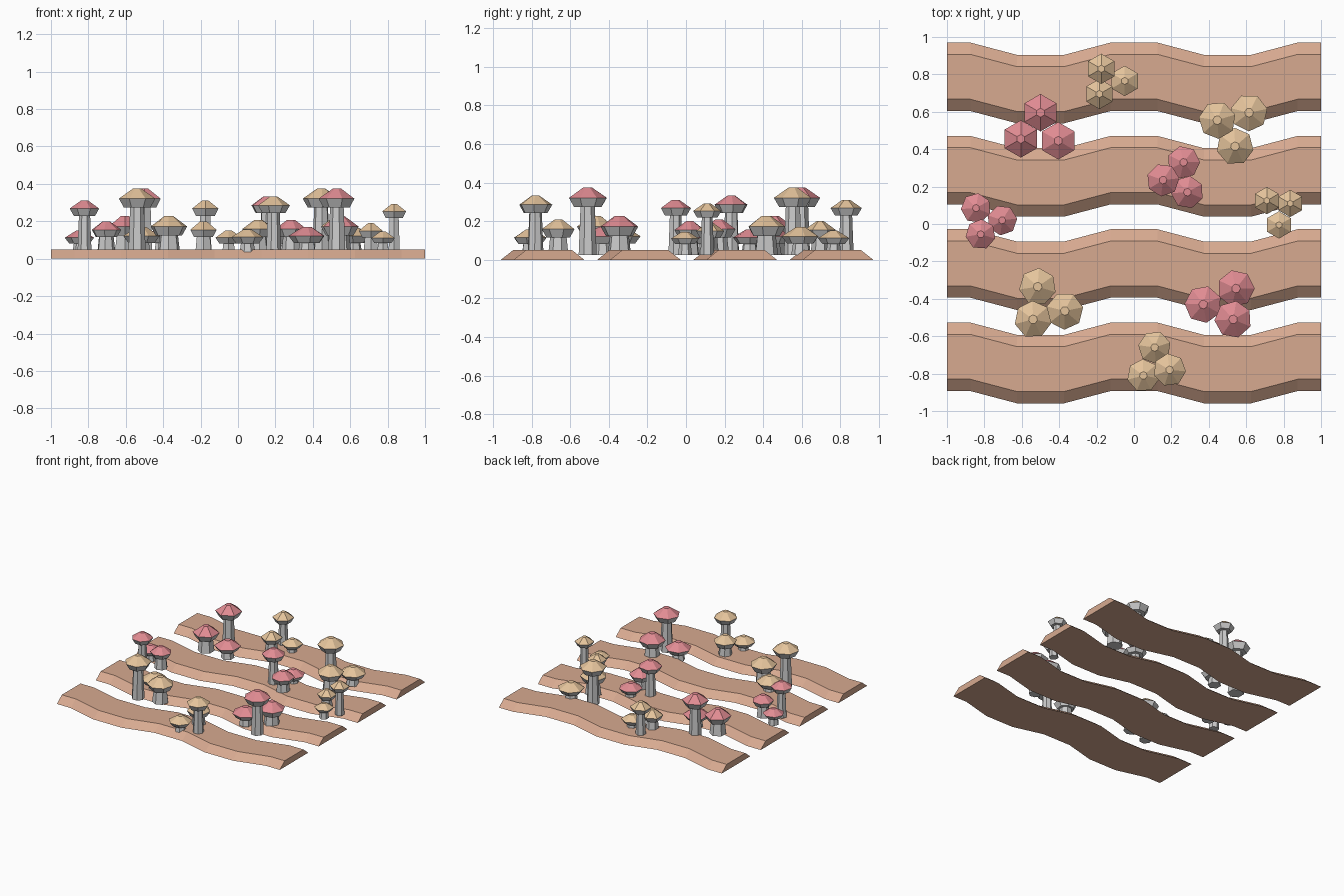
import bpy
from math import cos, sin, pi

if "Cube" in bpy.data.objects:
    bpy.data.objects.remove(bpy.data.objects["Cube"])


def material(name, rgb):
    m = bpy.data.materials.new(name)
    m.diffuse_color = (*rgb, 1)
    m.use_nodes = True
    m.node_tree.nodes["Principled BSDF"].inputs["Base Color"].default_value = m.diffuse_color
    return m


SAND = material("sand", (0.68, 0.40, 0.28))
PINK = material("pink", (0.75, 0.26, 0.29))
CREAM = material("cream", (0.78, 0.55, 0.33))


def loft(name, rings, mat=None):
    """Skin equal-length rings of points and close both ends."""
    n = len(rings[0])
    verts = [p for r in rings for p in r]
    faces = [(k * n + i, k * n + (i + 1) % n, (k + 1) * n + (i + 1) % n, (k + 1) * n + i)
             for k in range(len(rings) - 1) for i in range(n)]
    faces += [tuple(reversed(range(n))), tuple(range(len(verts) - n, len(verts)))]
    me = bpy.data.meshes.new(name)
    me.from_pydata(verts, [], faces)
    if mat:
        me.materials.append(mat)
    ob = bpy.data.objects.new(name, me)
    bpy.context.collection.objects.link(ob)
    return ob


def ring(x, y, z, r, n, turn):
    return [(x + r * cos(turn + 2 * pi * i / n), y + r * sin(turn + 2 * pi * i / n), z)
            for i in range(n)]


# Wavy sand ridges with sloped sides
PATH = [(-1, 0), (-0.875, 0), (-0.625, -0.066), (-0.375, -0.066), (-0.125, 0),
        (0.125, 0), (0.375, -0.066), (0.625, -0.066), (0.875, 0), (1, 0)]
SECTION = [(0.97, 0), (0.907, 0.05), (0.667, 0.05), (0.604, 0)]
for k in range(4):
    loft("sand_ridge", [[(x, y + d - 0.499 * k, z) for y, z in reversed(SECTION)]
                        for x, d in PATH], SAND)

# Height kinds: stem radius top and bottom, cap height, gill height (for cap radius 0.1)
KINDS = [(0.038, 0.048, 0.053, 0.048), (0.050, 0.062, 0.056, 0.048), (0.040, 0.050, 0.048, 0.037)]
BASE = 0.025


def mushroom(x, y, top, r, kind, mat, n, turn):
    st, sb, ch, gh = (v * r / 0.1 for v in KINDS[kind])
    rim = top - ch
    loft("mushroom_stem", [ring(x, y, BASE, sb, n, turn),
                           ring(x, y, rim - gh + 0.003, st, n, turn)])
    # grey gills flare out to the rim, coloured cap sits on top
    loft("mushroom_gills", [ring(x, y, rim - gh, 0.72 * r, n, turn),
                            ring(x, y, rim, r, n, turn)])
    loft("mushroom_cap", [ring(x, y, rim, r, n, turn),
                          ring(x, y, top, 0.24 * r, n, turn)], mat)


# Cap radius and top heights (tall, mid, low) for each cluster size
SIZES = [(0.100, (0.374, 0.228, 0.170)), (0.088, (0.332, 0.208, 0.157)),
         (0.081, (0.311, 0.200, 0.151)), (0.073, (0.292, 0.190, 0.145))]

# Clusters: material, size, sides, tall / mid / low positions
CLUSTERS = [
    (PINK, 0, 6, (-0.50, 0.595), (-0.605, 0.455), (-0.405, 0.445)),
    (CREAM, 0, 7, (-0.54, -0.51), (-0.37, -0.465), (-0.515, -0.335)),
    (PINK, 0, 7, (0.53, -0.51), (0.545, -0.345), (0.37, -0.43)),
    (CREAM, 0, 7, (0.445, 0.555), (0.54, 0.415), (0.615, 0.595)),
    (PINK, 1, 7, (0.155, 0.235), (0.285, 0.17), (0.265, 0.33)),
    (CREAM, 1, 7, (0.19, -0.78), (0.11, -0.66), (0.05, -0.81)),
    (PINK, 2, 7, (-0.82, -0.055), (-0.705, 0.02), (-0.845, 0.085)),
    (CREAM, 2, 6, (-0.175, 0.83), (-0.185, 0.695), (-0.05, 0.765)),
    (CREAM, 3, 6, (0.835, 0.11), (0.71, 0.125), (0.775, -0.005)),
]
for c, (mat, size, n, *spots) in enumerate(CLUSTERS):
    r, tops = SIZES[size]
    for kind, (x, y) in enumerate(spots):
        turn = pi / 2 if n == 6 else 0.7 * c + 0.4 * kind
        mushroom(x, y, tops[kind], r, kind, mat, n, turn)
